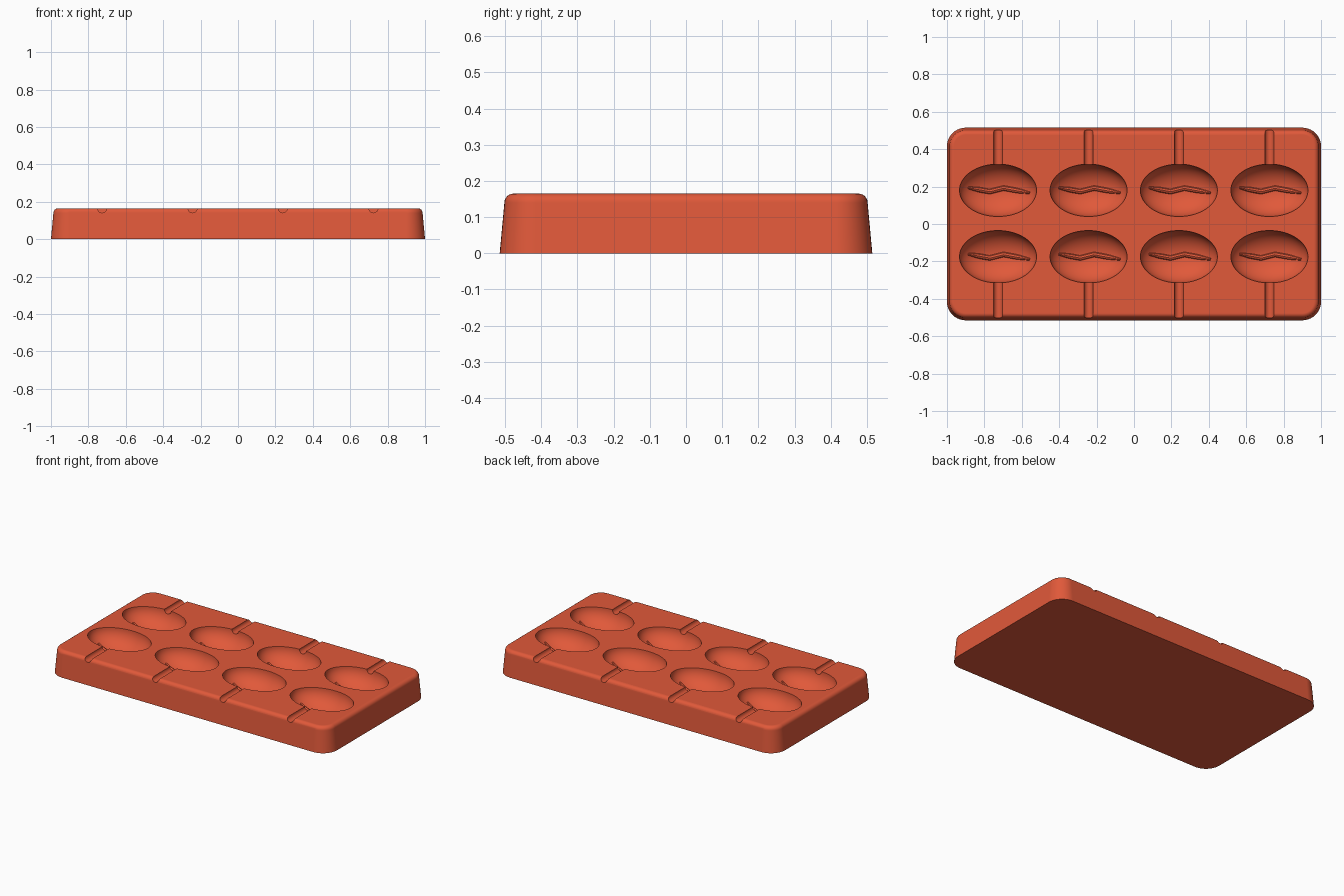
import bpy, bmesh, math
from mathutils import Matrix, Vector

if "Cube" in bpy.data.objects:
    bpy.data.objects.remove(bpy.data.objects["Cube"], do_unlink=True)

HX, HY, TOP = 1.0, 0.515, 0.165      # half length, half width, height
CORNER, EDGE = 0.10, 0.025           # plan corner and top edge rounding
CAV = Vector((0.206, 0.14, 0.12))    # cavity half sizes and depth
COLUMNS = [-0.727, -0.243, 0.24, 0.724]
ROWS = [-0.175, 0.18]

mat = bpy.data.materials.new("orange red silicone")
mat.use_nodes = True
COLOUR = (0.75, 0.10, 0.042, 1)
mat.diffuse_color = COLOUR
bsdf = mat.node_tree.nodes["Principled BSDF"]
bsdf.inputs["Base Color"].default_value = COLOUR
bsdf.inputs["Roughness"].default_value = 0.6


def make_object(name, bm):
    bmesh.ops.recalc_face_normals(bm, faces=bm.faces)
    mesh = bpy.data.meshes.new(name)
    bm.to_mesh(mesh)
    bm.free()
    ob = bpy.data.objects.new(name, mesh)
    mesh.materials.append(mat)
    bpy.context.collection.objects.link(ob)
    return ob


def activate(ob):
    bpy.ops.object.select_all(action='DESELECT')
    ob.select_set(True)
    bpy.context.view_layer.objects.active = ob


def rounded_ring(bm, inset, z, steps=10):
    r = CORNER - inset
    verts = []
    for i, (sx, sy) in enumerate([(1, 1), (-1, 1), (-1, -1), (1, -1)]):
        for k in range(steps + 1):
            a = (i + k / steps) * math.pi / 2
            verts.append(bm.verts.new((sx * (HX - CORNER) + r * math.cos(a),
                                       sy * (HY - CORNER) + r * math.sin(a), z)))
    return verts


# Tapered tray block with rounded corners and a rounded top edge
bm = bmesh.new()
levels = [(0, 0)]
for k in range(7):
    a = k / 6 * math.pi / 2
    levels.append((0.013 + EDGE * (1 - math.cos(a)), TOP - EDGE + EDGE * math.sin(a)))
rings = [rounded_ring(bm, *lv) for lv in levels]
for lo, hi in zip(rings, rings[1:]):
    for i in range(len(lo)):
        j = (i + 1) % len(lo)
        bm.faces.new((lo[i], lo[j], hi[j], hi[i]))
bm.faces.new(rings[0])
bm.faces.new(rings[-1])
tray = make_object("mould_tray", bm)

# Cutters: oval bean cavities and the stick channels leading out of them
bm = bmesh.new()
for x in COLUMNS:
    for y in ROWS:
        side = math.copysign(1, y)
        bmesh.ops.create_uvsphere(
            bm, u_segments=64, v_segments=32, radius=1,
            matrix=Matrix.Translation((x, y, TOP)) @ Matrix.Diagonal((*CAV, 1)))
        bmesh.ops.create_cone(
            bm, cap_ends=True, segments=32, radius1=0.024, radius2=0.024, depth=0.34,
            matrix=Matrix.Translation((x, side * 0.44, TOP))
            @ Matrix.Rotation(math.pi / 2, 4, 'X'))
cutter = make_object("cavity_cutter", bm)
cutter.hide_render = True

cut = tray.modifiers.new("cavities", 'BOOLEAN')
cut.operation = 'DIFFERENCE'
cut.solver = 'EXACT'
cut.use_self = True
cut.object = cutter
activate(tray)
bpy.ops.object.modifier_apply(modifier=cut.name)
bpy.data.objects.remove(cutter, do_unlink=True)
bpy.ops.object.shade_smooth_by_angle(angle=math.radians(30))
weighted = tray.modifiers.new("clean_normals", 'WEIGHTED_NORMAL')
weighted.keep_sharp = True

# Zigzag crease ridge lying along the floor of each cavity
BENDS = [(-0.16, 0.014), (-0.045, -0.007), (0.03, 0.012), (0.17, -0.014)]
path = []
for (x0, y0), (x1, y1) in zip(BENDS, BENDS[1:]):
    path += [(x0 + (x1 - x0) * t / 6, y0 + (y1 - y0) * t / 6) for t in range(6)]
path.append(BENDS[-1])

for r, y in enumerate(ROWS):
    for c, x in enumerate(COLUMNS):
        name = f"crease_ridge_{r + 1}_{c + 1}"
        curve = bpy.data.curves.new(name, 'CURVE')
        curve.dimensions = '3D'
        curve.bevel_depth = 0.014
        curve.bevel_resolution = 2
        curve.use_fill_caps = True
        spline = curve.splines.new('POLY')
        spline.points.add(len(path) - 1)
        for i, (p, (px, py)) in enumerate(zip(spline.points, path)):
            drop = CAV.z * math.sqrt(1 - (px / CAV.x) ** 2 - (py / CAV.y) ** 2)
            p.co = (x + px, y + py, TOP - drop, 1)
            p.radius = min(1, 0.45 + 0.2 * min(i, len(path) - 1 - i))
        curve.materials.append(mat)
        ridge = bpy.data.objects.new(name, curve)
        bpy.context.collection.objects.link(ridge)
        activate(ridge)
        bpy.ops.object.convert(target='MESH')
        bpy.ops.object.shade_smooth_by_angle(angle=math.radians(40))
